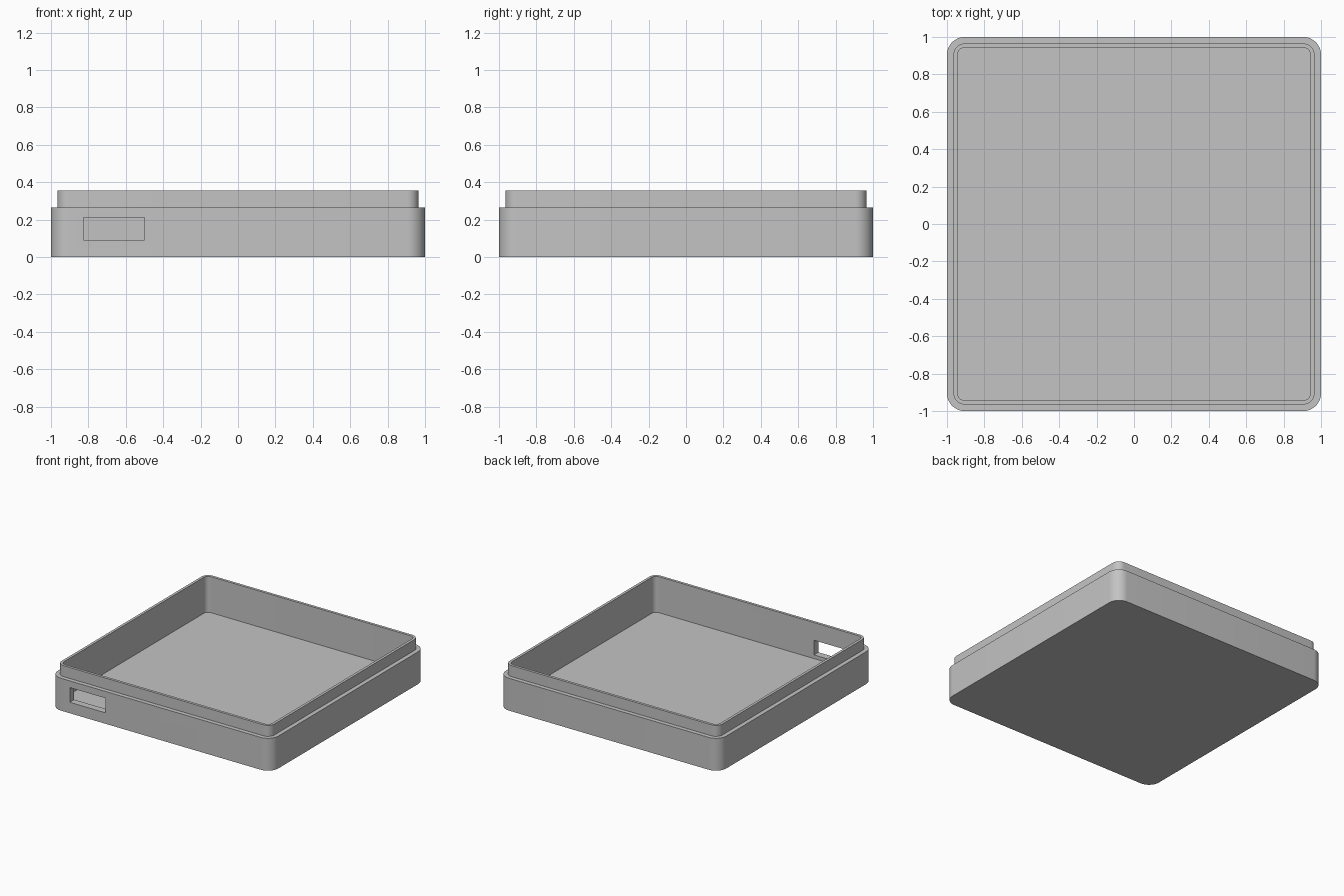
import bpy
import bmesh
from math import cos, sin, pi, radians

default = bpy.data.objects.get("Cube")
if default:
    bpy.data.objects.remove(default, do_unlink=True)

GREY = (0.55, 0.55, 0.55, 1)
grey = bpy.data.materials.new("grey plastic")
grey.use_nodes = True
grey.diffuse_color = GREY
grey.node_tree.nodes["Principled BSDF"].inputs["Base Color"].default_value = GREY

OUTER, LIP, INNER = 1.0, 0.965, 0.943      # half widths
FLOOR, LEDGE, RIM = 0.06, 0.265, 0.355     # heights
CORNER = 0.095                             # outer corner radius
STEPS = 10


def rounded_square(bm, half, z):
    """Ring of vertices around a square, corners concentric with the outer wall."""
    radius = CORNER - (OUTER - half)
    centre = half - radius
    ring = []
    for quarter in range(4):
        mid = (quarter + 0.5) * pi / 2
        cx, cy = [centre if f(mid) > 0 else -centre for f in (cos, sin)]
        for i in range(STEPS + 1):
            a = (quarter + i / STEPS) * pi / 2
            ring.append(bm.verts.new((cx + radius * cos(a), cy + radius * sin(a), z)))
    return ring


# Tray: outer wall, ledge, raised lip, inner wall and floor
bm = bmesh.new()
profile = [(OUTER, 0), (OUTER, LEDGE), (LIP, LEDGE), (LIP, RIM), (INNER, RIM), (INNER, FLOOR)]
rings = [rounded_square(bm, half, z) for half, z in profile]
for low, high in zip(rings, rings[1:]):
    for i in range(len(low)):
        j = (i + 1) % len(low)
        bm.faces.new((low[i], low[j], high[j], high[i]))
bm.faces.new(rings[0][::-1])
bm.faces.new(rings[-1])
bmesh.ops.recalc_face_normals(bm, faces=bm.faces)
mesh = bpy.data.meshes.new("case_tray")
bm.to_mesh(mesh)
bm.free()
mesh.materials.append(grey)
tray = bpy.data.objects.new("case_tray", mesh)
bpy.context.collection.objects.link(tray)

# Port opening through the front wall
bpy.ops.mesh.primitive_cube_add(size=1, location=(-0.6625, -0.97, 0.15))
cutter = bpy.context.object
cutter.name = "port_cutter"
cutter.scale = (0.325, 0.2, 0.12)
cutter.data.materials.append(grey)
cutter.hide_render = True

cut = tray.modifiers.new("port opening", "BOOLEAN")
cut.operation = "DIFFERENCE"
cut.solver = "EXACT"
cut.object = cutter

bpy.ops.object.select_all(action="DESELECT")
tray.select_set(True)
bpy.context.view_layer.objects.active = tray
bpy.ops.object.modifier_apply(modifier=cut.name)
bpy.data.objects.remove(cutter, do_unlink=True)
bpy.ops.object.shade_smooth_by_angle(angle=radians(30))
